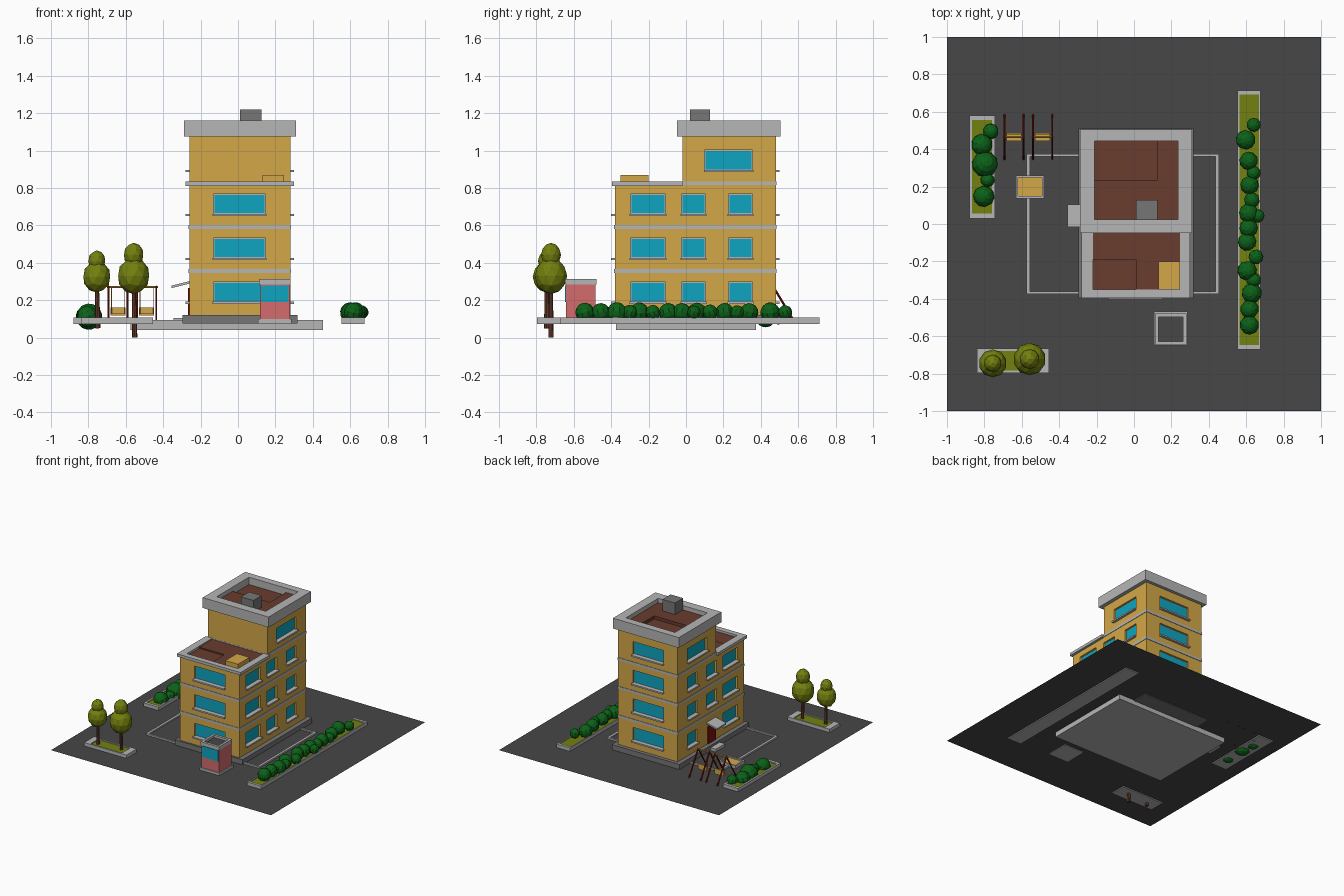
import bpy, bmesh, math
from mathutils import Vector, Matrix

if "Cube" in bpy.data.objects:
    bpy.data.objects.remove(bpy.data.objects["Cube"])


def mat(name, r, g, b):
    m = bpy.data.materials.new(name)
    m.diffuse_color = [*(((c / 255 + 0.055) / 1.055) ** 2.4 for c in (r, g, b)), 1]
    m.use_nodes = True
    m.node_tree.nodes["Principled BSDF"].inputs["Base Color"].default_value = m.diffuse_color
    return m


WALL = mat("ochre_wall", 212, 167, 72)
LIGHT = mat("light_grey", 182, 182, 182)
DARK = mat("asphalt", 71, 71, 71)
MID = mat("mid_grey", 118, 118, 118)
GLASS = mat("window_blue", 14, 165, 192)
BROWN = mat("brown", 105, 60, 46)
RED = mat("dark_red", 125, 18, 12)
PINK = mat("booth_pink", 212, 108, 108)
GREEN = mat("bush_green", 12, 98, 24)
OLIVE = mat("leaf_olive", 116, 128, 14)


def finish(name, bm, *mats):
    bmesh.ops.recalc_face_normals(bm, faces=bm.faces)
    me = bpy.data.meshes.new(name)
    bm.to_mesh(me)
    bm.free()
    for m in mats:
        me.materials.append(m)
    ob = bpy.data.objects.new(name, me)
    bpy.context.collection.objects.link(ob)
    return ob


def add_box(bm, x0, x1, y0, y1, z0, z1):
    m = Matrix.Translation(((x0 + x1) / 2, (y0 + y1) / 2, (z0 + z1) / 2))
    m = m @ Matrix.Diagonal((abs(x1 - x0), abs(y1 - y0), abs(z1 - z0), 1))
    return bmesh.ops.create_cube(bm, size=1, matrix=m)["verts"]


def boxes(name, m, *bounds):
    bm = bmesh.new()
    for b in bounds:
        add_box(bm, *b)
    return finish(name, bm, m)


def tray(name, outer, inner, z0, z1, floor, rim, fill):
    """Box with a sunken floor: outer and inner are (x0, x1, y0, y1)."""
    bm = bmesh.new()
    loops = []
    for (x0, x1, y0, y1), z in ((outer, z0), (outer, z1), (inner, z1), (inner, floor)):
        loops.append([bm.verts.new((x, y, z)) for x, y in ((x0, y0), (x1, y0), (x1, y1), (x0, y1))])
    for a, b in zip(loops, loops[1:]):
        for i in range(4):
            j = (i + 1) % 4
            bm.faces.new((a[i], a[j], b[j], b[i]))
    bm.faces.new(loops[0][::-1])
    bm.faces.new(loops[3]).material_index = 1
    return finish(name, bm, rim, fill)


def add_rod(bm, a, b, r, r2=None, n=6):
    a, b = Vector(a), Vector(b)
    rot = (b - a).to_track_quat('Z', 'Y').to_matrix().to_4x4()
    bmesh.ops.create_cone(bm, cap_ends=True, segments=n, radius1=r, radius2=r if r2 is None else r2,
                          depth=(b - a).length, matrix=Matrix.Translation((a + b) / 2) @ rot)


# ground and the paved block that carries the kerb ring
bm = bmesh.new()
bmesh.ops.create_grid(bm, x_segments=1, y_segments=1, size=1, matrix=Matrix.Translation((0, 0, 0.08)))
finish("ground", bm, DARK)
tray("kerb_ring", (-0.575, 0.455, -0.375, 0.375), (-0.555, 0.435, -0.36, 0.36), 0.04, 0.093, 0.082, LIGHT, DARK)

# building shell: stepped side profile extruded along x
bm = bmesh.new()
prof = [(-0.38, 0.1), (0.48, 0.1), (0.48, 1.09), (-0.02, 1.09), (-0.02, 0.812), (-0.38, 0.812)]
f = bm.faces.new([bm.verts.new((-0.26, y, z)) for y, z in prof])
ext = bmesh.ops.extrude_face_region(bm, geom=[f])["geom"]
bmesh.ops.translate(bm, vec=(0.54, 0, 0), verts=[v for v in ext if isinstance(v, bmesh.types.BMVert)])
walls = finish("building_walls", bm, WALL)


def side_bounds(side, a0, a1, z0, z1, d0, d1):
    """Bounds on a wall: a along the wall, d outward from its surface."""
    return {"front": (a0, a1, -0.38 - d1, -0.38 - d0, z0, z1),
            "back": (a0, a1, 0.48 + d0, 0.48 + d1, z0, z1),
            "right": (0.28 + d0, 0.28 + d1, a0, a1, z0, z1),
            "left": (-0.26 - d1, -0.26 - d0, a0, a1, z0, z1)}[side]


# windows: (wall, from, to, row)
H = 0.107
wins = [("front", -0.13, 0.147, r) for r in range(3)] + [("back", -0.13, 0.147, r) for r in range(4)]
for s in ("left", "right"):
    wins.append((s, 0.1, 0.355, 3))
    for r in range(3):
        for a, b in ((-0.297, -0.11), (-0.024, 0.104), (0.227, 0.355)):
            if not (s == "left" and r == 0 and a == -0.024):
                wins.append((s, a, b, r))
cuts, frames, panes, sills = [], [], [], []
for s, a, b, r in wins:
    z = 0.19 + 0.235 * r
    cuts.append(side_bounds(s, a, b, z, z + H, -0.02, 0.05))
    frames.append(side_bounds(s, a, b, z, z + H, -0.022, -0.016))
    panes.append(side_bounds(s, a + 0.005, b - 0.005, z + 0.005, z + H - 0.005, -0.02, -0.013))
    sills.append(side_bounds(s, a - 0.005, b + 0.005, z - 0.01, z + 0.002, -0.018, 0.02))
cutter = boxes("window_cutter", WALL, *cuts)
cutter.hide_render = True
mod = walls.modifiers.new("window_openings", 'BOOLEAN')
mod.operation, mod.object, mod.solver = 'DIFFERENCE', cutter, 'EXACT'
dg = bpy.context.evaluated_depsgraph_get()
walls.data = bpy.data.meshes.new_from_object(walls.evaluated_get(dg))
walls.modifiers.clear()
bpy.data.objects.remove(cutter)
boxes("window_frames", LIGHT, *frames)
boxes("window_panes", GLASS, *panes)
boxes("window_sills", LIGHT, *sills)

# storey bands and plinth
e = 0.004
boxes("storey_bands", LIGHT,
      *[(-0.26 - e, 0.28 + e, -0.38 - e, 0.48 + e, z, z + 0.02) for z in (0.346, 0.581)],
      (-0.26 - e, 0.28 + e, -0.02, 0.48 + e, 0.815, 0.836))
boxes("plinth", MID, (-0.297, 0.317, -0.395, 0.51, 0.075, 0.122))

# roofs: sunken trays with a raised L of roofing, plus roof boxes
tray("lower_parapet", (-0.28, 0.3, -0.395, -0.019), (-0.22, 0.245, -0.35, -0.021), 0.811, 0.834, 0.816, LIGHT, BROWN)
boxes("lower_roof_step", BROWN, (0.01, 0.245, -0.35, -0.021, 0.812, 0.826),
      (-0.22, 0.01, -0.19, -0.021, 0.812, 0.826))
boxes("lower_roof_hatch", WALL, (0.13, 0.245, -0.35, -0.2, 0.815, 0.87))
tray("tower_cap", (-0.288, 0.311, -0.047, 0.505), (-0.212, 0.235, 0.025, 0.445), 1.075, 1.16, 1.1, LIGHT, BROWN)
boxes("tower_roof_step", BROWN, (0.125, 0.235, 0.025, 0.445, 1.095, 1.125),
      (-0.212, 0.125, 0.025, 0.235, 1.095, 1.125))
boxes("chimney", MID, (0.01, 0.125, 0.022, 0.128, 1.1, 1.22))

# entrance on the left side
boxes("entrance_door", RED, (-0.267, -0.25, -0.005, 0.095, 0.11, 0.265))
boxes("entrance_step", LIGHT, (-0.345, -0.26, -0.015, 0.105, 0.075, 0.105))
bm = bmesh.new()
for v in add_box(bm, -0.355, -0.255, -0.015, 0.105, 0.29, 0.303):
    if v.co.x < -0.3:
        v.co.z -= 0.025
finish("entrance_canopy", bm, LIGHT)

# booth
boxes("booth_base", LIGHT, (0.107, 0.287, -0.65, -0.467, 0.075, 0.1))
boxes("booth_body", PINK, (0.118, 0.277, -0.642, -0.483, 0.1, 0.288))
boxes("booth_window", GLASS, (0.124, 0.271, -0.646, -0.64, 0.19, 0.28))
tray("booth_roof", (0.113, 0.282, -0.648, -0.478), (0.132, 0.263, -0.628, -0.498), 0.285, 0.314, 0.295, LIGHT, DARK)

# planters and sandbox
for name, (x0, x1, y0, y1), wx, wy in (("hedge_planter", (0.553, 0.677, -0.67, 0.715), 0.01, 0.022),
                                       ("left_planter", (-0.88, -0.743, 0.03, 0.58), 0.015, 0.025),
                                       ("tree_planter", (-0.84, -0.455, -0.797, -0.665), 0.05, 0.014)):
    tray(name, (x0, x1, y0, y1), (x0 + wx, x1 - wx, y0 + wy, y1 - wy), 0.072, 0.108, 0.1, LIGHT, OLIVE)
tray("sandbox", (-0.632, -0.48, 0.137, 0.26), (-0.62, -0.492, 0.149, 0.248), 0.075, 0.105, 0.095, LIGHT, WALL)


# bushes: (x, y, radius)
def bushes(name, z, items):
    bm = bmesh.new()
    for i, (x, y, r) in enumerate(items):
        m = Matrix.Translation((x, y, z)) @ Matrix.Rotation(i * 1.3, 4, 'Z') @ Matrix.Rotation(0.35, 4, 'X')
        bmesh.ops.create_uvsphere(bm, u_segments=10, v_segments=7, radius=r, matrix=m)
    finish(name, bm, GREEN)


bushes("hedge_bushes", 0.135, [
    (0.64, 0.53, 0.038), (0.597, 0.45, 0.053), (0.613, 0.337, 0.05), (0.64, 0.273, 0.038),
    (0.618, 0.208, 0.05), (0.63, 0.128, 0.042), (0.613, 0.058, 0.052), (0.662, 0.043, 0.036),
    (0.613, -0.022, 0.05), (0.605, -0.095, 0.05), (0.652, -0.176, 0.04), (0.605, -0.25, 0.053),
    (0.64, -0.3, 0.04), (0.63, -0.37, 0.054), (0.618, -0.455, 0.05), (0.617, -0.54, 0.052)])
bushes("left_bushes", 0.112, [(-0.765, 0.495, 0.042), (-0.813, 0.425, 0.057), (-0.797, 0.32, 0.07),
                              (-0.783, 0.235, 0.038), (-0.803, 0.148, 0.057)])

# trees: (x, y, crown radius, trunk foot, lower crown z, upper crown z)
for name, x, y, r, foot, z1, z2 in (("small_tree", -0.755, -0.745, 0.075, 0.05, 0.325, 0.41),
                                    ("large_tree", -0.558, -0.722, 0.087, 0.0, 0.33, 0.442)):
    bm = bmesh.new()
    add_rod(bm, (x + 0.006, y, foot), (x, y, z1), 0.014, 0.01, 8)
    finish(name + "_trunk", bm, BROWN)
    bm = bmesh.new()
    for dx, z, rad, st in ((0, z1, r, 1.12), (0.0, z2, r * 0.62, 1.2)):
        bmesh.ops.create_icosphere(bm, subdivisions=2, radius=rad,
                                   matrix=Matrix.Translation((x + dx, y, z)) @ Matrix.Diagonal((1, 1, st, 1)))
    finish(name + "_crown", bm, OLIVE)

# swings: two A-frames each, with beam, hangers and seat
legs, beams = bmesh.new(), bmesh.new()
seats = []
for xa, xb in ((-0.693, -0.59), (-0.54, -0.437)):
    for x in (xa, xb):
        for y in (0.345, 0.585):
            add_rod(legs, (x, y, 0.075), (x, 0.465, 0.275), 0.006)
    add_rod(beams, (xa - 0.008, 0.465, 0.27), (xb + 0.008, 0.465, 0.27), 0.006)
    for x in (xa + 0.016, xb - 0.016):
        add_rod(beams, (x, 0.465, 0.13), (x, 0.465, 0.27), 0.002, n=4)
    seats += [(xa + 0.012, xb - 0.012, 0.445, 0.487, 0.118, 0.128),
              (xa + 0.012, xb - 0.012, 0.475, 0.487, 0.118, 0.162)]
finish("swing_legs", legs, RED)
finish("swing_beams", beams, WALL)
boxes("swing_seats", WALL, *seats)
